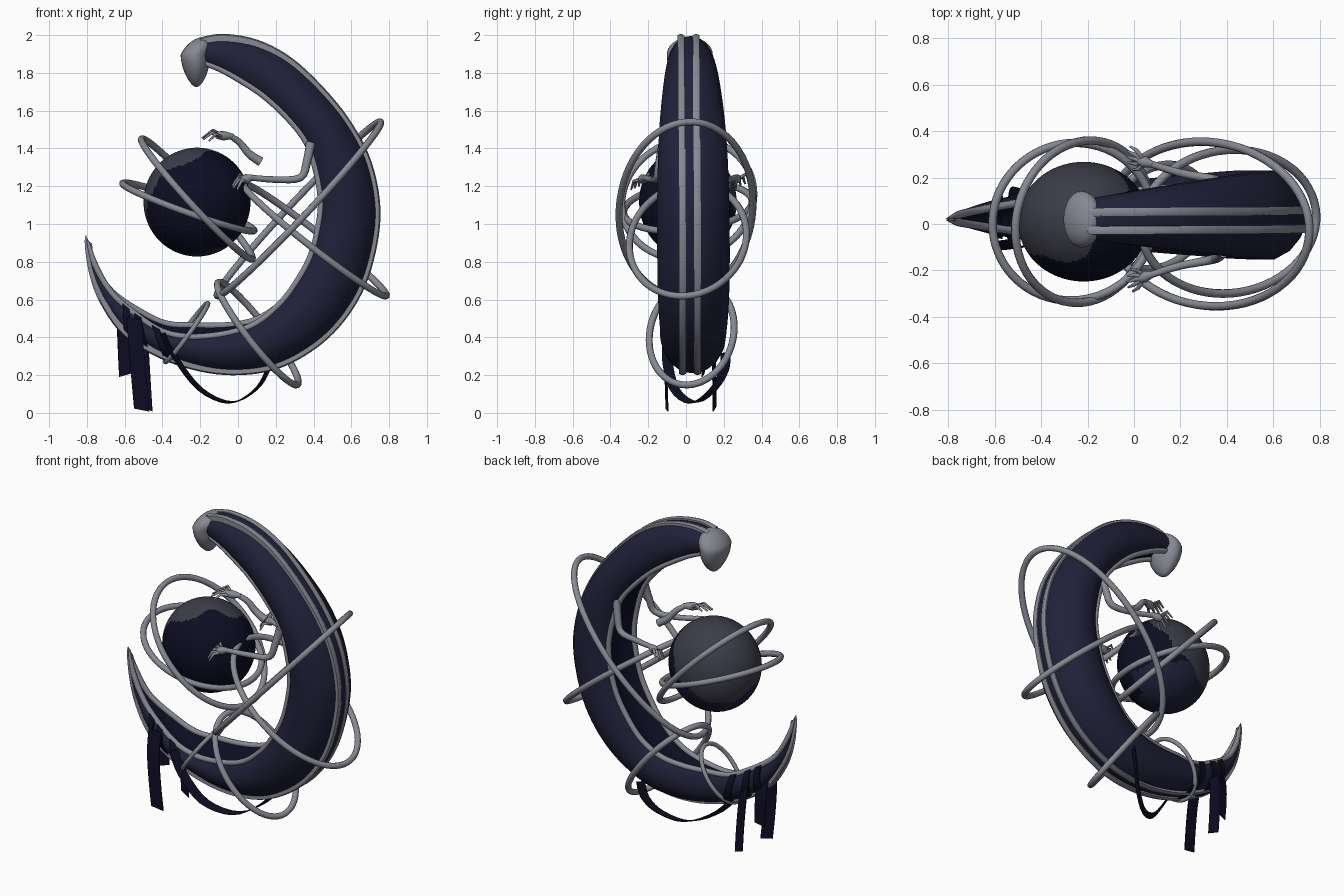
import bpy, bmesh, math
from mathutils import Vector as V

if "Cube" in bpy.data.objects:
    bpy.data.objects.remove(bpy.data.objects["Cube"])


def mat(name, rgb):
    m = bpy.data.materials.new(name)
    m.diffuse_color = (*rgb, 1)
    m.use_nodes = True
    m.node_tree.nodes["Principled BSDF"].inputs["Base Color"].default_value = m.diffuse_color
    return m


GREY = mat("silver grey", (0.245, 0.252, 0.295))
NAVY = mat("navy", (0.0145, 0.0145, 0.042))
DARK = mat("dark navy", (0.004, 0.004, 0.017))
SLATE = mat("slate", (0.045, 0.045, 0.066))


def finish(name, bm, mats, angle=62):
    bmesh.ops.recalc_face_normals(bm, faces=bm.faces)
    me = bpy.data.meshes.new(name)
    bm.to_mesh(me)
    bm.free()
    ob = bpy.data.objects.new(name, me)
    bpy.context.collection.objects.link(ob)
    for m in mats:
        me.materials.append(m)
    bpy.ops.object.select_all(action='DESELECT')
    ob.select_set(True)
    bpy.context.view_layer.objects.active = ob
    bpy.ops.object.shade_smooth_by_angle(angle=math.radians(angle))
    return ob


def loft(name, rings, m, loop=False, dark_sides=()):
    """Skin a list of closed cross-sections; dark_sides lists section edges coloured dark."""
    bm = bmesh.new()
    rows = [[bm.verts.new(p) for p in r] for r in rings]
    n = len(rows[0])
    for a, b in zip(rows, rows[1:] + rows[:1] if loop else rows[1:]):
        for i in range(n):
            j = (i + 1) % n
            f = bm.faces.new((a[i], a[j], b[j], b[i]))
            f.material_index = 1 if i in dark_sides else 0
    if not loop:
        bm.faces.new(rows[0])
        bm.faces.new(rows[-1])
    return finish(name, bm, [m, DARK] if dark_sides else [m])


def spline(pts, t):
    """Catmull-Rom point at index-parameter t."""
    i = max(0, min(int(t), len(pts) - 2))
    f = t - i
    a, b, c, d = (V(pts[max(0, min(k, len(pts) - 1))]) for k in range(i - 1, i + 3))
    return 0.5 * (2 * b + (c - a) * f + (2 * a - 5 * b + 4 * c - d) * f * f
                  + (3 * b - a - 3 * c + d) * f ** 3)


def tube(name, pts, radii, m, loop=False, sides=10):
    pts = [V(p) for p in pts]
    rings, n, ref = [], len(pts), None
    for i, p in enumerate(pts):
        a, b = (pts[i - 1], pts[(i + 1) % n]) if loop else (pts[max(i - 1, 0)], pts[min(i + 1, n - 1)])
        d = (b - a).normalized()
        ref = ref or d.orthogonal()
        s = (ref - d * ref.dot(d)).normalized()
        ref, q = s, d.cross(s)
        r = radii[i] if isinstance(radii, (list, tuple)) else radii
        rings.append([p + r * (s * math.cos(k * math.tau / sides) + q * math.sin(k * math.tau / sides))
                      for k in range(sides)])
    return loft(name, rings, m, loop)


# crescent stations: outer x, outer z, inner x, inner z, half width
ST = [(-.80, .93, -.798, .925, .004), (-.78, .76, -.755, .78, .025), (-.72, .59, -.67, .64, .05),
      (-.60, .42, -.53, .53, .085), (-.41, .30, -.38, .45, .11), (-.20, .23, -.20, .435, .135),
      (0, .21, -.03, .45, .155), (.20, .24, .10, .49, .17), (.38, .33, .22, .58, .182),
      (.53, .46, .31, .70, .192), (.65, .64, .38, .83, .197), (.72, .85, .42, .98, .198),
      (.745, 1.08, .435, 1.12, .197), (.70, 1.32, .41, 1.28, .192), (.60, 1.52, .36, 1.43, .183),
      (.46, 1.70, .26, 1.56, .168), (.28, 1.87, .13, 1.68, .147), (.10, 1.965, 0, 1.765, .126),
      (-.08, 1.995, -.10, 1.82, .107), (-.20, 1.975, -.20, 1.86, .092)]
END = len(ST) - 1


def station(t):
    a = [V(s[:2]) for s in ST], [V(s[2:4]) for s in ST], [V((s[4], 0)) for s in ST]
    o, i, w = (spline(l, t) for l in a)
    cy = 0.02 + 0.02 * math.sin(math.pi * min(max(t / END, 0), 1))
    return o, i, w.x, cy


def place(t, u, v, du=0, dy=0):
    """Point of the crescent section: u inner to outer, v across, plus absolute offsets.
    Near the lower tail the inner side is sheared so the back rim stands higher."""
    o, i, w, cy = station(t)
    n = (o - i).normalized()
    lean = .05 * max(0, 1 - abs(t - 4.8) / 3) * v * max(0, -u)
    p = (o + i) / 2 + (o - i) / 2 * u + n * (du - lean)
    return V((p.x, cy + v * w + dy, p.y))


HALF = [(1, 0), (.96, .25), (.82, .5), (.53, .78), (.1, .97), (-.4, .97), (-.8, .82), (-1, .64),
        (-.75, .4), (-.55, 0)]
SEC = HALF + [(u, -v) for u, v in HALF[-2:0:-1]]
TS = [k * END / 95 for k in range(96)]

# crescent body with dark hollow inner channel
loft("crescent_body", [[place(t, u, v) for u, v in SEC] for t in TS], NAVY, dark_sides=(7, 8, 9, 10))

# rim trims along the inner edges and twin stripes along the outer spine
for side, word in ((-1, "front"), (1, "back")):
    rings = []
    for t in TS:
        r = 0.0175 * min(1, 0.35 + t / 1.5)
        rings.append([place(t, -.97, side * .66, r * math.cos(a), r * math.sin(a))
                      for a in (k * math.tau / 10 for k in range(10))])
    loft(word + "_rim_trim", rings, GREY)
    rings = []
    for t in TS:
        w = station(t)[2]
        off = min(.04, .4 * w)
        hw = min(.018, .32 * w)
        rings.append([place(t, .965, 0, d, side * off - min(.018, .1 * w) + e * hw)
                      for d, e in ((-.025, -1), (.008, -1), (.015, 0), (.008, 1), (-.025, 1))])
    loft(word + "_spine_stripe", rings, GREY)

# hood: rounded cap drooping to a point
bm = bmesh.new()
bmesh.ops.create_uvsphere(bm, u_segments=28, v_segments=18, radius=1)
for v in bm.verts:
    x, y, z = v.co
    if z < 0:
        k = 1 - 0.25 * z * z
        v.co = (-.226 + .078 * x * k - .006 * z, .02 + .122 * y * k, 1.895 + .17 * z)
    else:
        v.co = (-.226 + .078 * x + .04 * z, .02 + .122 * y, 1.895 + .094 * z)
finish("hood_cap", bm, [GREY])

# orb with irregular patches
bm = bmesh.new()
bmesh.ops.create_uvsphere(bm, u_segments=96, v_segments=64, radius=1)
for f in bm.faces:
    n = f.calc_center_median()
    wob = .06 * math.sin(6 * n.x + 4 * n.z) + .05 * math.sin(9 * n.y + 3 * n.x)
    if n.dot(V((-.45, .45, .6))) + wob > .25:
        f.material_index = 1
    elif n.z - .5 * n.y + wob < -.75 or (n.y > 0 and n.z < -.45 + wob) or n.y > -.3 and n.x < -.8:
        f.material_index = 2
for v in bm.verts:
    v.co = (-.217 + .283 * v.co.x, .01 + .258 * v.co.y, 1.116 + .288 * v.co.z)
finish("orb", bm, [DARK, SLATE, NAVY])


# linked hoops: two end points (x, z), centre y, half width in y, opening
def hoop(name, a, b, cy, hy, opening, r=.0185):
    a, b = V((a[0], cy, a[1])), V((b[0], cy, b[1]))
    c, h = (a + b) / 2, (a - b) / 2
    perp = V((-h.z, 0, h.x)).normalized()
    if perp.z < 0:
        perp = -perp
    side = V((0, hy, 0)) + perp * opening
    tube(name, [c + h * math.cos(k * math.tau / 64) + side * math.sin(k * math.tau / 64)
                for k in range(64)], r, GREY, True)


hoop("large_hoop", (.755, 1.54), (-.11, .62), .0, .355, .045)
hoop("low_right_hoop", (.785, .62), (.03, 1.21), .01, .31, .04)
hoop("steep_orb_hoop", (-.51, 1.45), (.075, .815), .01, .35, .04)
hoop("shallow_orb_hoop", (-.61, 1.215), (.085, .965), .01, .34, .03)
hoop("bottom_hoop", (.315, .15), (-.105, .69), .03, .225, .055)
hoop("small_tail_hoop", (-.16, .58), (-.385, .27), .025, .15, .015, .013)


# slender arms with fingered hands
def arm(name, pts, tip, spread):
    path = [spline(pts, k * (len(pts) - 1) / 16) for k in range(17)]
    tube(name, path, [.025 - .010 * k / 16 for k in range(17)], GREY)
    wrist, tip = V(pts[-1]), V(tip)
    reach, spread = tip - wrist, V(spread)
    tube(name + "_palm", [wrist - reach * .1, wrist + reach * .25, wrist + reach * .5],
         [.014, .026, .018], GREY)
    for k in range(5):
        s = spread * (k - 2) / 2
        ln = (.75, .95, 1, .95, .85)[k]
        tube(name + "_finger_%d" % (k + 1),
             [wrist + reach * .35 + s * .4, wrist + reach * .7 * ln + s + V((0, 0, .015)),
              wrist + reach * ln + s * 1.2 - V((0, 0, .02))], [.010, .009, .005], GREY, sides=6)


for side, word in ((-1, "front"), (1, "back")):
    y = lambda d: .02 + side * d
    arm(word + "_arm", [(.385, y(.14), 1.43), (.365, y(.16), 1.33), (.33, y(.175), 1.245),
                        (.2, y(.2), 1.235), (.07, y(.24), 1.245)],
        (-.03, y(.27), 1.22), (0, .04, .02))
arm("upper_forearm", [(.12, .11, 1.33), (.06, .10, 1.37), (.01, .085, 1.43), (-.04, .06, 1.465)],
    (-.19, .01, 1.475), (0, .045, .01))


# cloth: wraps round the tail, hanging ends and a slack loop
def ribbon(name, pts, across, thick=.006):
    across = V(across)
    rings = []
    for k in range(25):
        t = k * (len(pts) - 1) / 24
        p = spline(pts, t)
        d = spline(pts, min(t + .05, len(pts) - 1)) - spline(pts, max(t - .05, 0))
        n = d.cross(across).normalized() * thick / 2
        rings.append([p - across - n, p + across - n, p + across + n, p - across + n])
    loft(name, rings, DARK)


for k, t0 in enumerate((2.85, 3.3, 3.95)):
    loft("tail_wrap_%d" % (k + 1),
         [[place(t0 + d + .3 * u, u, v, .012 * u, .012 * v) for u, v in SEC]
          for d in (-.13, -.04, .04, .13)], DARK)

ribbon("front_hanging_ribbon", [(-.55, -.07, .50), (-.54, -.10, .36), (-.525, -.105, .18), (-.51, -.10, .015)],
       (.04, .005, -.008))
ribbon("back_long_ribbon", [(-.51, .11, .48), (-.505, .14, .35), (-.495, .15, .18), (-.485, .15, .02)],
       (.032, -.008, -.012))
ribbon("back_short_ribbon", [(-.61, .06, .54), (-.605, .09, .42), (-.60, .095, .30), (-.595, .09, .2)],
       (.034, .006, .01))
ribbon("slack_loop", [(-.40, -.09, .42), (-.33, -.10, .29), (-.20, -.06, .125), (-.04, .04, .055),
                      (.09, .14, .12), (.155, .20, .22), (.18, .21, .32)], (.012, .026, .004))
